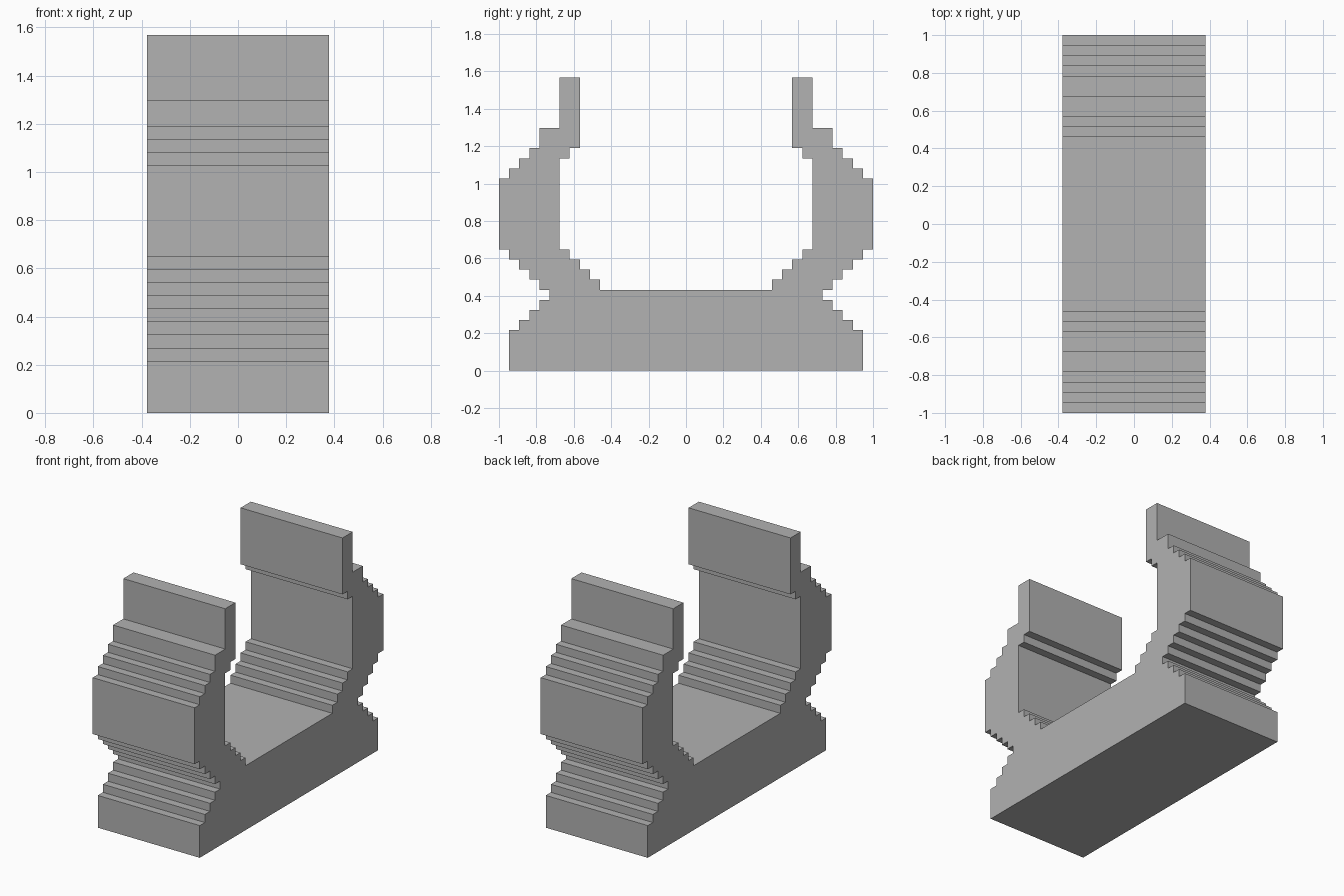
import bpy
import bmesh

default = bpy.data.objects.get("Cube")
if default:
    bpy.data.objects.remove(default, do_unlink=True)

U = 2 / 37          # one stair step
HALF_WIDTH = 7 * U

# Stone colour
stone = bpy.data.materials.new("plain_grey")
stone.use_nodes = True
grey = (0.445, 0.445, 0.445, 1)
stone.diffuse_color = grey
stone.node_tree.nodes["Principled BSDF"].inputs["Base Color"].default_value = grey


def staircase(start, moves):
    """Walk a stepped outline: each move goes up or down, then sideways."""
    y, z = start
    points = [start]
    for rise, run in moves:
        z += rise
        points.append((y, z))
        y += run
        if run:
            points.append((y, z))
    return points


# Outer edge: base, notched waist, bulging arm, upright lip
outer = staircase((17.5, 0),
                  [(4, -1)] + [(1, -1)] * 3 + [(1, 1)] * 5
                  + [(7, -1)] + [(1, -1)] * 3 + [(2, -2), (5, -2)])
# Inner edge: lip underside, straight wall, steps down to the floor
inner = staircase(outer[-1],
                  [(-7, 1), (-1, 1), (-9, -1)] + [(-1, -1)] * 3 + [(-1, 0)])
half = outer + inner[1:]
profile = half + [(-y, z) for y, z in reversed(half)]

# Extrude the side profile across the width
bm = bmesh.new()
side = bm.faces.new([bm.verts.new((-HALF_WIDTH, y * U, z * U)) for y, z in profile])
swept = bmesh.ops.extrude_face_region(bm, geom=[side], use_keep_orig=True)
moved = [v for v in swept["geom"] if isinstance(v, bmesh.types.BMVert)]
bmesh.ops.translate(bm, verts=moved, vec=(2 * HALF_WIDTH, 0, 0))
bmesh.ops.recalc_face_normals(bm, faces=bm.faces)

mesh = bpy.data.meshes.new("stepped_cradle")
bm.to_mesh(mesh)
bm.free()
mesh.materials.append(stone)
cradle = bpy.data.objects.new("stepped_cradle", mesh)
bpy.context.collection.objects.link(cradle)
